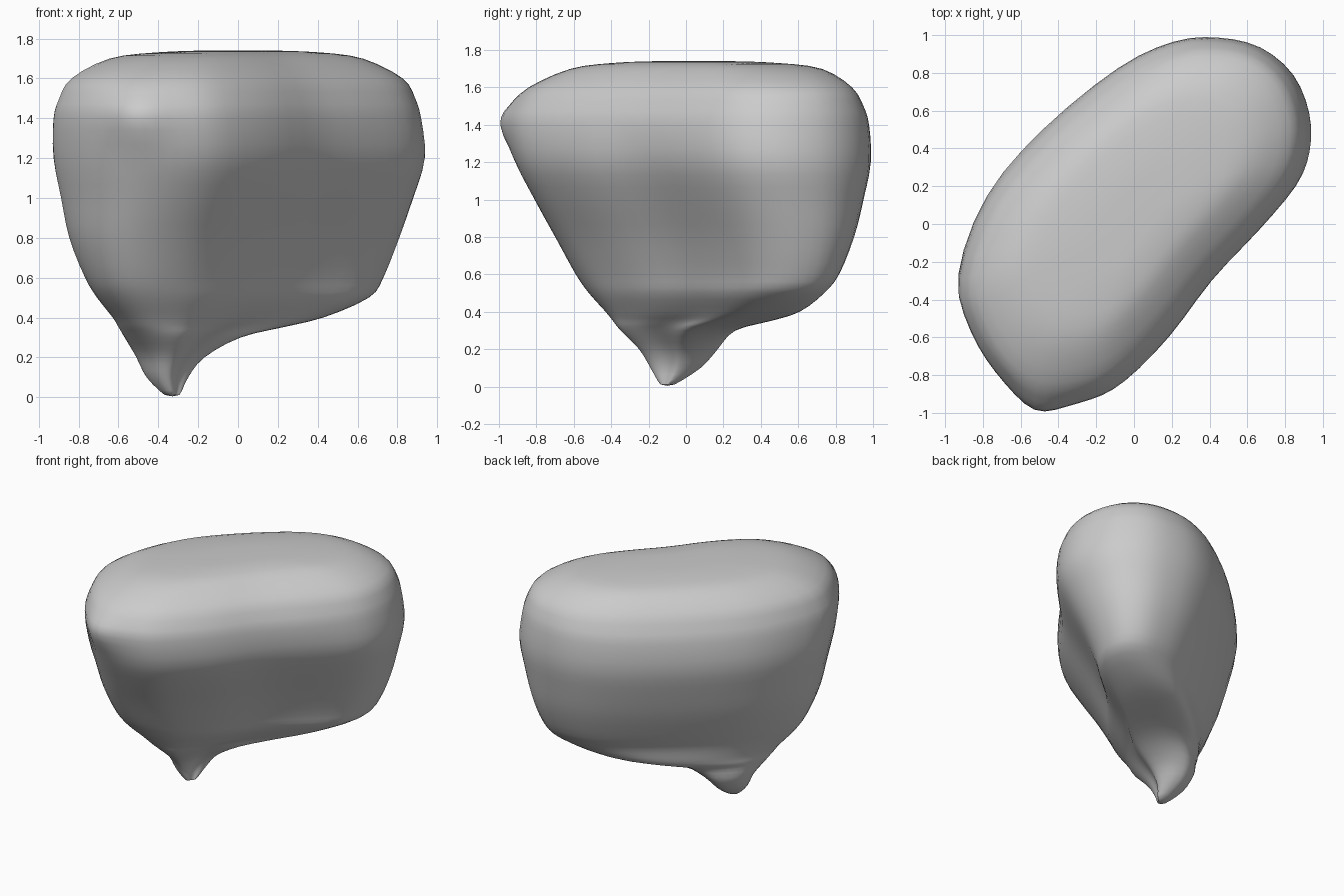
import bpy
import bmesh
import math

default = bpy.data.objects.get("Cube")
if default:
    bpy.data.objects.remove(default)


def catmull(points, steps, closed):
    """Smooth curve through the given tuples."""
    count = len(points)

    def pick(i):
        return points[i % count] if closed else points[min(max(i, 0), count - 1)]

    result = []
    for i in range(count if closed else count - 1):
        a, b, c, d = (pick(i + k) for k in (-1, 0, 1, 2))
        for s in range(steps):
            t = s / steps
            result.append(tuple(
                q + t * ((r - p) + t * ((2 * p - 5 * q + 4 * r - w)
                                        + t * (3 * q - p - 3 * r + w))) / 2
                for p, q, r, w in zip(a, b, c, d)))
    if not closed:
        result.append(points[-1])
    return result


# Bean-shaped cross-section: along the long axis, across it
bean = [(-.92, -.42), (-.51, -.61), (-.04, -.65), (.48, -.6), (.79, -.49),
        (.97, -.34), (1.09, -.15), (1.11, .08), (1.02, .29), (.88, .43),
        (.7, .51), (.4, .54), (.03, .55), (-.34, .6), (-.68, .6),
        (-.87, .54), (-1.02, .42), (-1.11, .27), (-1.13, .07), (-1.07, -.18)]

# Levels: height, left, right, front, back, relative thickness
levels = [(.01, -.37, -.29, -.14, -.06, 1.5),
          (.1, -.46, -.25, -.19, .08, 1.6),
          (.2, -.51, -.17, -.25, .17, 1.6),
          (.3, -.57, .01, -.35, .26, 1.2),
          (.35, -.6, .22, -.39, .45, .89),
          (.4, -.63, .43, -.43, .61, .75),
          (.5, -.71, .66, -.52, .74, .7),
          (.6, -.77, .73, -.59, .82, .72),
          (.8, -.85, .81, -.7, .9, .82),
          (1, -.89, .88, -.81, .95, .93),
          (1.2, -.93, .94, -.91, .99, 1.01),
          (1.4, -.93, .92, -.95, .98, 1),
          (1.5, -.9, .89, -.92, .95, .97),
          (1.6, -.84, .83, -.84, .89, .93),
          (1.7, -.65, .63, -.62, .73, .87),
          (1.73, -.42, .42, -.4, .5, .85),
          (1.74, -.2, .2, -.2, .28, .85)]


def fit(values, low, high):
    """Stretch the values to fill the given range."""
    a, b = min(values), max(values)
    return [low + (n - a) / (b - a) * (high - low) for n in values]


def section(outline, level):
    """One ring, with a hollow in its front side and a small nose."""
    z, left, right, front, back, thick = level
    sag = .15 * max(0, 1 - z / 1.4)
    flat = []
    for u, v in outline:
        if v > 0:
            v *= 1 - sag * math.exp(-((u - .25) / .4) ** 2)
        flat.append((u, v * thick))
    xs = fit([u + v for u, v in flat], left, right)
    ys = fit([u - v for u, v in flat], front, back)
    ring = []
    for x, y in zip(xs, ys):
        away = math.dist((x, y, z), (-.52, -.95, 1.41))
        ring.append((x, y - .06 * math.exp(-(away / .15) ** 2), z))
    return ring


# Loft the body through all sections and close both ends
bm = bmesh.new()
outline = catmull(bean, 3, True)
rings = [[bm.verts.new(p) for p in section(outline, lv)]
         for lv in catmull(levels, 3, False)]
n = len(outline)
for low, high in zip(rings, rings[1:]):
    for i in range(n):
        j = (i + 1) % n
        bm.faces.new((low[i], low[j], high[j], high[i]))
for ring, tip in ((rings[0], (-.33, -.1, 0)), (rings[-1], (0, .05, 1.74))):
    pole = bm.verts.new(tip)
    for i in range(n):
        bm.faces.new((ring[i], ring[(i + 1) % n], pole))
bmesh.ops.recalc_face_normals(bm, faces=bm.faces)
mesh = bpy.data.meshes.new("rounded_body")
bm.to_mesh(mesh)
bm.free()
body = bpy.data.objects.new("rounded_body", mesh)
bpy.context.collection.objects.link(body)

# Plain grey surface
grey = bpy.data.materials.new("light_grey")
grey.use_nodes = True
colour = (.6, .6, .6, 1)
grey.diffuse_color = colour
grey.node_tree.nodes["Principled BSDF"].inputs["Base Color"].default_value = colour
mesh.materials.append(grey)

# Soft skin
bpy.ops.object.select_all(action='DESELECT')
body.select_set(True)
bpy.context.view_layer.objects.active = body
bpy.ops.object.shade_smooth_by_angle(angle=math.radians(60))
relax = body.modifiers.new("relax", 'SMOOTH')
relax.factor = .5
relax.iterations = 2
